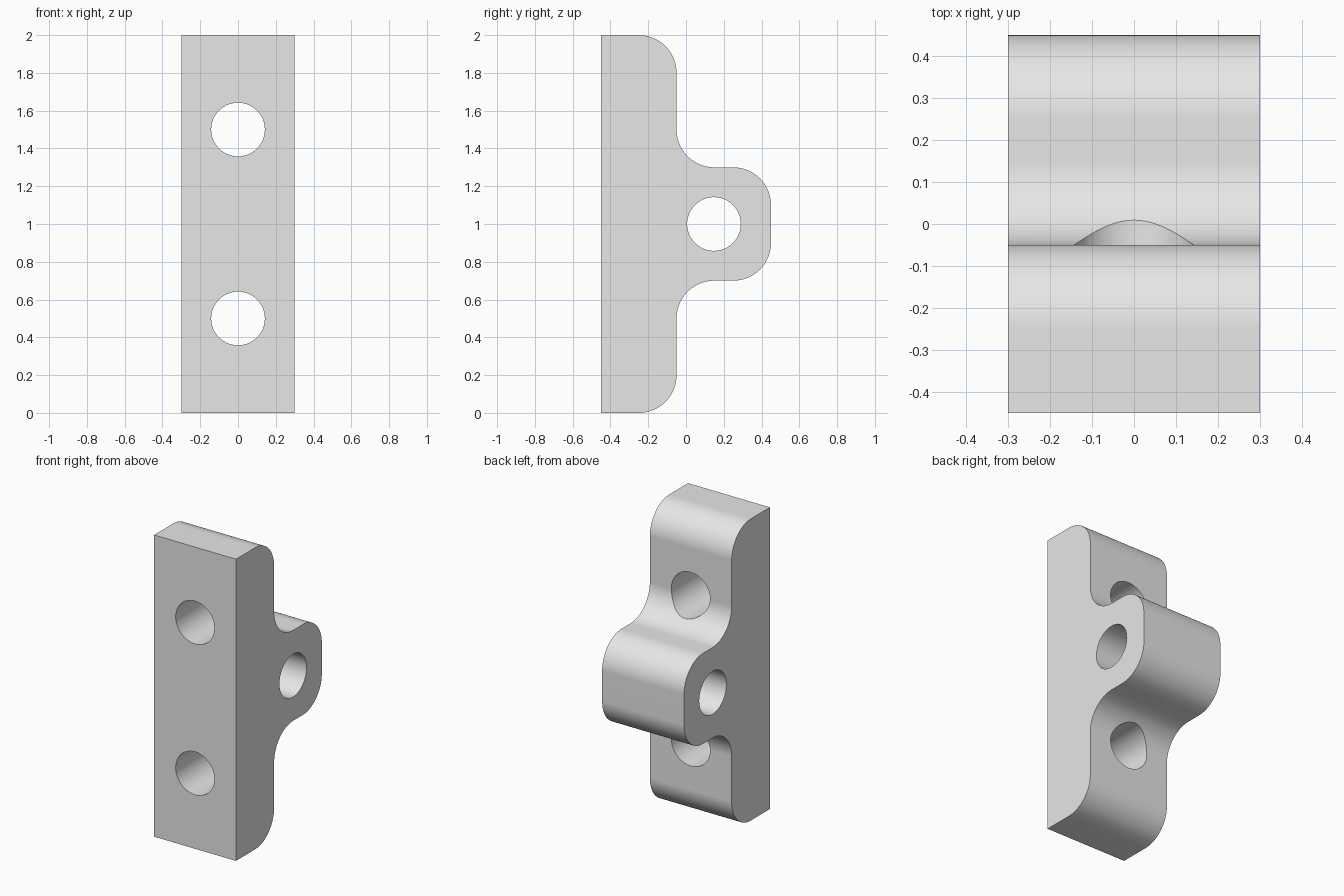
import bpy, bmesh, math
from mathutils import Vector

cube = bpy.data.objects.get("Cube")
if cube:
    bpy.data.objects.remove(cube, do_unlink=True)

WIDTH = 0.6      # across x
FILLET = 0.2     # radius of all rounded corners
HOLE = 0.142     # radius of all bores
STEPS = 20       # segments per quarter round

grey = bpy.data.materials.new("plain_grey")
grey.use_nodes = True
grey.diffuse_color = (0.8, 0.8, 0.8, 1)
grey.node_tree.nodes["Principled BSDF"].inputs["Base Color"].default_value = (0.8, 0.8, 0.8, 1)


def arc(cy, cz, start, end):
    """Quarter round in the y-z plane, angles in degrees."""
    pts = []
    for i in range(STEPS + 1):
        a = math.radians(start + (end - start) * i / STEPS)
        pts.append((cy + FILLET * math.cos(a), cz + FILLET * math.sin(a)))
    return pts


def bore(name, location, rotation):
    """Hidden cylinder used to drill a round hole."""
    bpy.ops.mesh.primitive_cylinder_add(vertices=64, radius=HOLE, depth=1.5,
                                        location=location, rotation=rotation)
    cutter = bpy.context.object
    cutter.name = name
    cutter.hide_render = True
    cutter.data.materials.append(grey)
    return cutter


# Upper half of the side profile, mirrored about z = 1 for the lower half
upper = [(-0.45, 2.0)]
upper += arc(-0.25, 1.8, 90, 0)       # rounded plate end
upper += arc(0.15, 1.5, 180, 270)     # inner fillet into the lug
upper += arc(0.25, 1.1, 90, 0)        # rounded lug corner
profile = upper + [(y, 2.0 - z) for y, z in reversed(upper)]

# Bracket body: profile extruded across x
bm = bmesh.new()
face = bm.faces.new([bm.verts.new((-WIDTH / 2, y, z)) for y, z in profile])
side = bmesh.ops.extrude_face_region(bm, geom=[face])
verts = [v for v in side["geom"] if isinstance(v, bmesh.types.BMVert)]
bmesh.ops.translate(bm, verts=verts, vec=Vector((WIDTH, 0, 0)))
bmesh.ops.recalc_face_normals(bm, faces=bm.faces)
mesh = bpy.data.meshes.new("bracket")
bm.to_mesh(mesh)
bm.free()
mesh.materials.append(grey)
bracket = bpy.data.objects.new("bracket", mesh)
bpy.context.collection.objects.link(bracket)

# Two mounting holes through the plate and one pivot hole through the lug
quarter = math.pi / 2
cutters = [
    bore("lower_mounting_bore", (0, 0, 0.5), (quarter, 0, 0)),
    bore("upper_mounting_bore", (0, 0, 1.5), (quarter, 0, 0)),
    bore("pivot_bore", (0, 0.148, 1.0), (0, quarter, 0)),
]
bpy.ops.object.select_all(action='DESELECT')
bracket.select_set(True)
bpy.context.view_layer.objects.active = bracket
for cutter in cutters:
    mod = bracket.modifiers.new(cutter.name, 'BOOLEAN')
    mod.operation = 'DIFFERENCE'
    mod.solver = 'EXACT'
    mod.object = cutter
    bpy.ops.object.modifier_apply(modifier=mod.name)
for cutter in cutters:
    bpy.data.objects.remove(cutter, do_unlink=True)

# Smooth rounds with crisp edges; weighted normals keep the flats flat
bpy.ops.object.shade_smooth_by_angle(angle=math.radians(30))
weighted = bracket.modifiers.new("flat_faces", 'WEIGHTED_NORMAL')
weighted.keep_sharp = True
